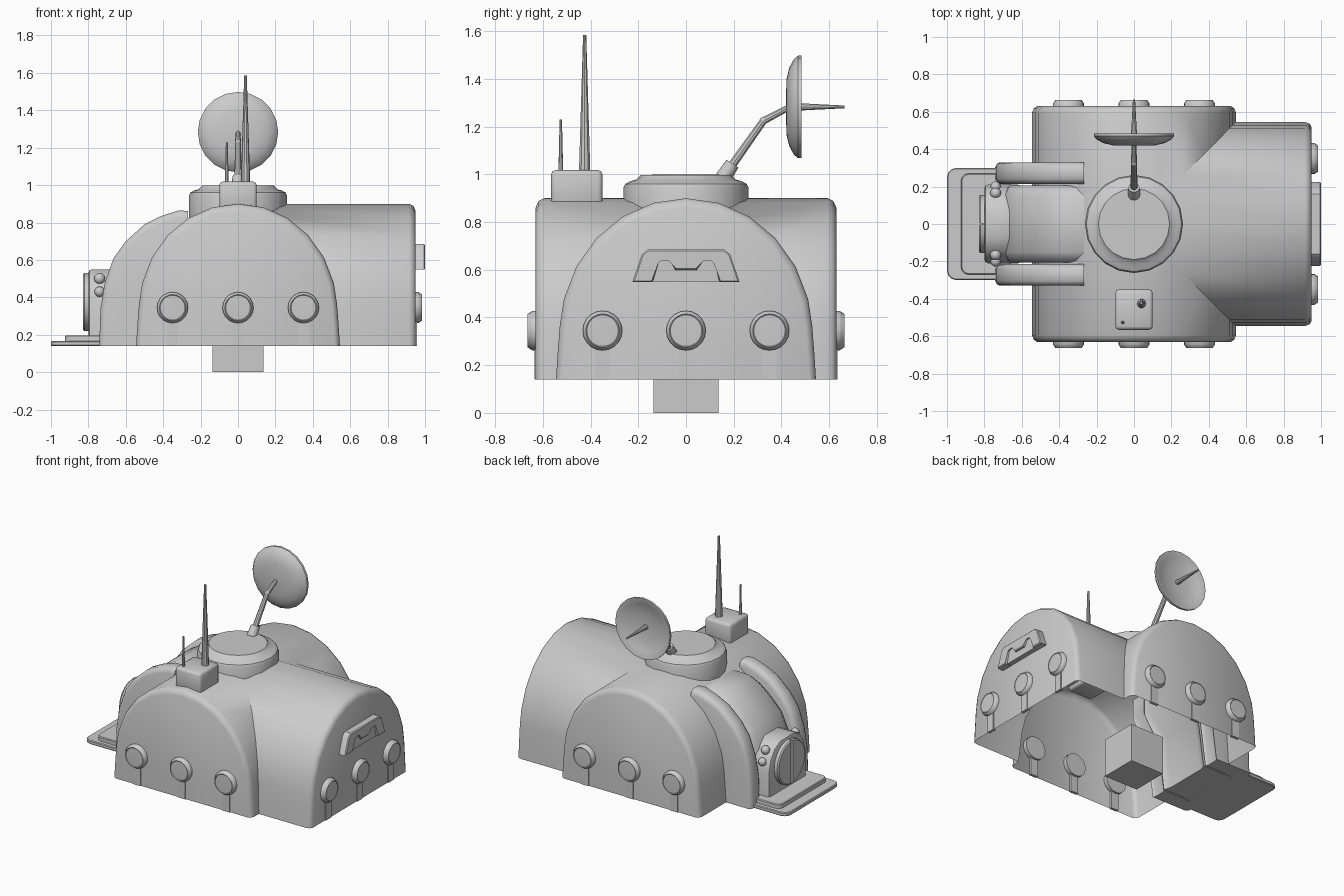
import bpy, bmesh, math
from mathutils import Vector

if "Cube" in bpy.data.objects:
    bpy.data.objects.remove(bpy.data.objects["Cube"])


def finish(bm, name, angle=35):
    bmesh.ops.remove_doubles(bm, verts=bm.verts, dist=1e-5)
    bmesh.ops.recalc_face_normals(bm, faces=bm.faces)
    me = bpy.data.meshes.new(name)
    bm.to_mesh(me)
    bm.free()
    ob = bpy.data.objects.new(name, me)
    bpy.context.collection.objects.link(ob)
    bpy.ops.object.select_all(action='DESELECT')
    ob.select_set(True)
    bpy.context.view_layer.objects.active = ob
    bpy.ops.object.shade_smooth_by_angle(angle=math.radians(angle))
    return ob


def prism(name, pts, axis, a, b, bevel=0, segs=2):
    """Extrude a 2D outline along an axis from a to b, rounding the cap edges."""
    put = {'x': lambda p, t: (t, p[0], p[1]),
           'y': lambda p, t: (p[0], t, p[1]),
           'z': lambda p, t: (p[0], p[1], t)}[axis]
    bm = bmesh.new()
    lo = [bm.verts.new(put(p, a)) for p in pts]
    hi = [bm.verts.new(put(p, b)) for p in pts]
    caps = [bm.faces.new(lo[::-1]), bm.faces.new(hi)]
    n = len(pts)
    for i in range(n):
        j = (i + 1) % n
        bm.faces.new((lo[i], lo[j], hi[j], hi[i]))
    if bevel:
        edges = list({e for f in caps for e in f.edges})
        bmesh.ops.bevel(bm, geom=edges, offset=bevel, segments=segs,
                        profile=0.5, affect='EDGES', clamp_overlap=True)
    return finish(bm, name)


def band(name, pts, rows):
    """Loft an xz outline through (y, scale) rows, so its sides are rounded."""
    bm = bmesh.new()
    loops = [[bm.verts.new((-.25 + (x + .25) * k, y, .14 + (z - .14) * k)) for x, z in pts]
             for y, k in rows]
    for p, q in zip(loops, loops[1:]):
        for i in range(len(pts)):
            j = (i + 1) % len(pts)
            bm.faces.new((p[i], p[j], q[j], q[i]))
    bm.faces.new(loops[0])
    bm.faces.new(loops[-1])
    return finish(bm, name, 50)


def lathe(name, profile, segs, loc, direction=(0, 0, 1)):
    """Revolve (radius, height) points around a direction."""
    rot = Vector((0, 0, 1)).rotation_difference(Vector(direction).normalized())
    bm = bmesh.new()
    rings = []
    for r, h in profile:
        ring = []
        for i in range(segs):
            t = 2 * math.pi * i / segs
            v = Vector((r * math.cos(t), r * math.sin(t), h))
            ring.append(bm.verts.new(Vector(loc) + rot @ v))
        rings.append(ring)
    for p, q in zip(rings, rings[1:]):
        for i in range(segs):
            j = (i + 1) % segs
            bm.faces.new((p[i], p[j], q[j], q[i]))
    return finish(bm, name)


def rod(name, p, q, r1, r2, segs=10):
    d = Vector(q) - Vector(p)
    return lathe(name, [(0, 0), (r1, 0), (r2, d.length), (0, d.length)], segs, p, d)


def ball(name, loc, r):
    prof = [(r * math.sin(t * math.pi / 6), -r * math.cos(t * math.pi / 6)) for t in range(7)]
    return lathe(name, prof, 10, loc)


# Hull: three arched wings mitred together, open underneath
arch = [(0.545, 0.14), (0.538, 0.25)]
arch += [(0.53 * math.cos(math.radians(a)), 0.33 + 0.57 * math.sin(math.radians(a)))
         for a in (4, 15, 30, 45, 60, 75)]
arch = arch + [(0, 0.9)] + [(-s, z) for s, z in reversed(arch)]


def wing(bm, length, inner, put):
    rows = [[bm.verts.new(put(s, inner(s), z)) for s, z in arch]]
    for back, k in ((0.035, 1), (0.012, 0.985), (0, 0.95)):
        rows.append([bm.verts.new(put(s * k, length - back, 0.14 + (z - 0.14) * k))
                     for s, z in arch])
    for p, q in zip(rows, rows[1:]):
        for i in range(len(arch) - 1):
            bm.faces.new((p[i], p[i + 1], q[i + 1], q[i]))
    bm.faces.new(rows[-1])


bm = bmesh.new()
wing(bm, 0.95, abs, lambda s, d, z: (d, s, z))
for side in (-1, 1):
    wing(bm, 0.63, lambda s: max(s, 0), lambda s, d, z: (s, side * d, z))
finish(bm, "hull", 50)

# Support post
prism("support_post", [(-.137, -.137), (.137, -.137), (.137, .137), (-.137, .137)], 'z', 0, 0.28)

# Round windows with a drain strip under each, on three walls
window = [(0, -.03), (.083, -.03), (.083, .014), (.079, .02), (.07, .034), (.066, .031), (0, .033)]
for off in (-0.35, 0, 0.35):
    for tag, d, loc in (("front", (0, -1, 0), (off, -.63, .345)),
                        ("back", (0, 1, 0), (off, .63, .345)),
                        ("right", (1, 0, 0), (.95, off, .345))):
        lathe(tag + "_window", window, 20, loc, d)
    strip = [(off - .03, .14), (off + .03, .14), (off + .03, .3), (off - .03, .3)]
    prism("front_strip", strip, 'y', -.636, -.615)
    prism("back_strip", strip, 'y', .615, .636)
    prism("right_strip", strip, 'x', .935, .956)

# Right wall vent: frame with a notched opening over a back plate
outer = [(-.225, .548), (-.185, .665), (-.16, .685), (.16, .685), (.185, .665), (.225, .548)]
notch = [(.14, .548), (.12, .635), (.105, .645), (.07, .645), (.045, .6)]
notch = notch + [(-y, z) for y, z in reversed(notch)]
prism("vent_frame", outer + notch, 'x', .93, 1.0, .006, 1)
prism("vent_plate", [(-.15, .55), (-.12, .66), (.12, .66), (.15, .55)], 'x', .93, .985)

# Roof hatch
lathe("roof_hatch", [(0, .8), (.262, .8), (.262, .945), (.255, .96), (.235, .971),
                     (.21, .978), (.19, .998), (0, 1.0)], 20, (0, 0, 0))

# Dish, arm and feed spike
rod("arm_socket", (0, .155, .985), (0, .195, 1.045), .034, .03, 12)
rod("arm_lower", (0, .18, 1.02), (0, .325, 1.225), .019, .016)
ball("arm_elbow", (0, .325, 1.225), .017)
rod("arm_upper", (0, .32, 1.222), (0, .44, 1.285), .016, .013)
lathe("dish", [(0, -.006), (.115, -.004), (.165, .008), (.2, .027), (.215, .045), (.215, .06),
               (.205, .06), (.17, .042), (.09, .03), (0, .022)], 20, (0, .425, 1.283), (0, 1, 0))
rod("feed_spike", (0, .44, 1.283), (0, .665, 1.283), .018, .006)

# Antenna box
bm = bmesh.new()
bmesh.ops.create_cube(bm, size=1)
for v in bm.verts:
    v.co = (v.co.x * .2, v.co.y * .215 - .458, v.co.z * .16 + .938)
bmesh.ops.bevel(bm, geom=list(bm.edges), offset=.018, segments=2, profile=.5, affect='EDGES')
finish(bm, "antenna_box", 50)
rod("tall_antenna", (.04, -.425, 1.01), (.04, -.425, 1.585), .025, .007)
rod("short_antenna", (-.06, -.525, 1.01), (-.06, -.525, 1.23), .01, .005, 8)

# Entrance: side ribs, middle cowl
rib = [(-.742, .14), (-.735, .34), (-.712, .48), (-.665, .61), (-.6, .7), (-.5, .79),
       (-.41, .835), (-.32, .864), (-.268, .862), (-.268, .7), (-.4, .5), (-.45, .14)]
for side in (-1, 1):
    band("entrance_rib", rib, [(side * y, k) for y, k in
         ((.215, .95), (.222, .98), (.24, 1), (.305, 1), (.323, .98), (.33, .95))])
cowl = [(-.71, .14), (-.71, .38), (-.69, .5), (-.63, .63), (-.53, .73), (-.46, .785),
        (-.39, .82), (-.265, .822), (-.265, .7), (-.4, .5), (-.45, .14)]
band("entrance_cowl", cowl, [(-.205, .91), (-.195, .95), (-.15, 1),
                             (.15, 1), (.195, .95), (.205, .91)])

# Door housing, split round door and side knobs
half = [(.21, .14), (.21, .37), (.19, .45), (.145, .515), (.075, .55)]
prism("door_housing", half + [(-y, z) for y, z in reversed(half)], 'x', -.8, -.6, .02)
for side in (-1, 1):
    leaf = [(side * (.003 + .152 * math.cos(math.radians(a))),
             .375 + .155 * math.sin(math.radians(a))) for a in range(-90, 91, 18)]
    prism("door_leaf", leaf, 'x', -.83, -.77, .008, 1)
    ball("upper_knob", (-.74, side * .165, .5), .03)
    ball("lower_knob", (-.74, side * .2, .43), .028)


# Doorstep in two tiers with rounded outer corners
def step(name, x0, w, r, z0, z1):
    c = [(x0 + r - r * math.cos(a), w - r + r * math.sin(a))
         for a in (0, math.pi / 6, math.pi / 3, math.pi / 2)]
    pts = [(x, -y) for x, y in c[::-1]] + c
    prism(name, [(-.66, -w)] + pts + [(-.66, w)], 'z', z0, z1, .005, 1)


step("lower_step", -1.0, .3, .05, .14, .167)
step("upper_step", -.925, .27, .04, .16, .197)
